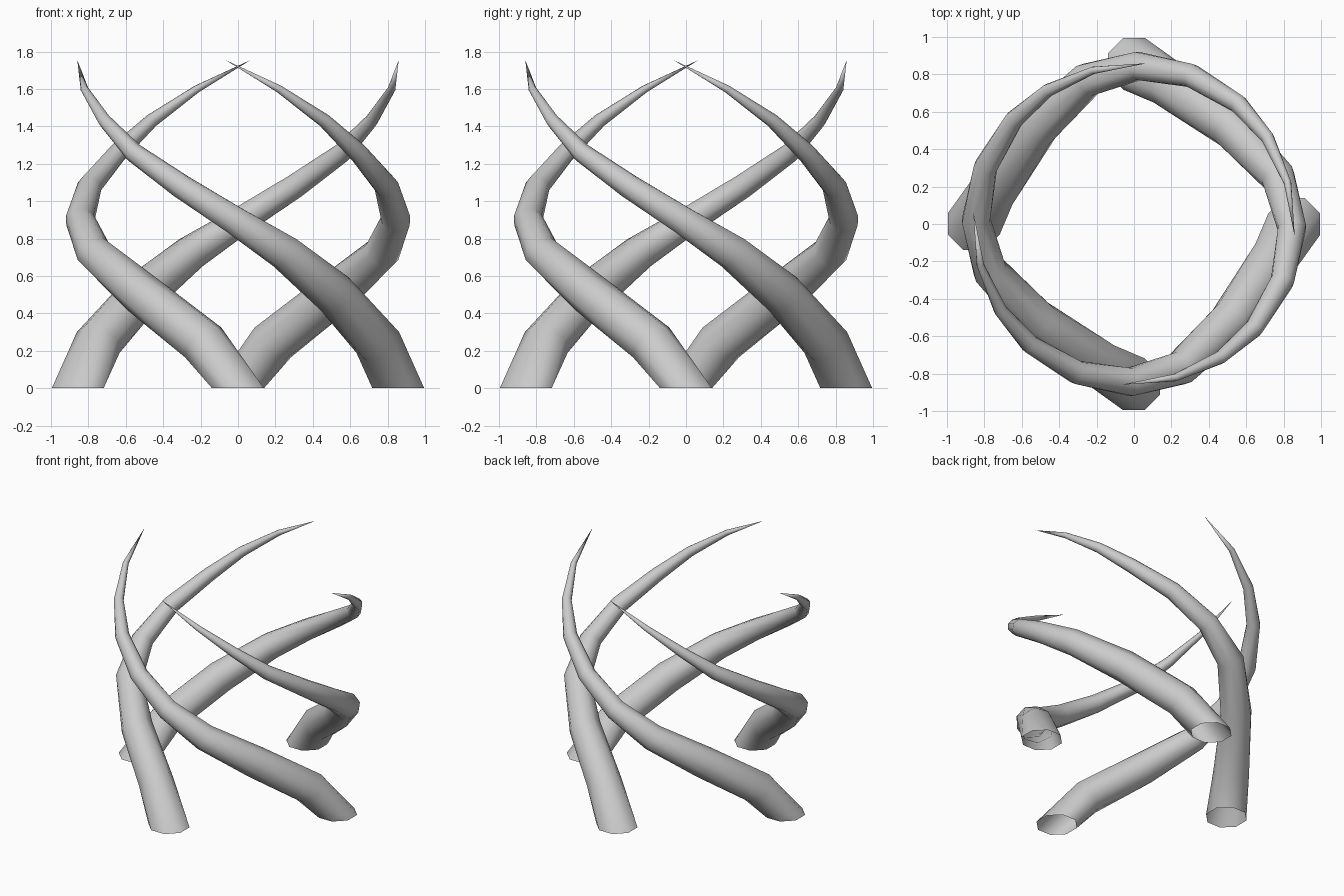
import bpy, bmesh, math
from mathutils import Vector, Matrix

if "Cube" in bpy.data.objects:
    bpy.data.objects.remove(bpy.data.objects["Cube"])

SIDES = 8
# spine of one strand: angle (deg, clockwise from above), distance from axis, height, thickness
SPINE = [(0, .857, 0, .15), (14, .77, .245, .128), (45, .73, .505, .116),
         (72, .81, .725, .097), (91.5, .845, .90, .08), (111, .85, 1.08, .066),
         (131, .85, 1.26, .052), (147, .85, 1.43, .037), (165, .85, 1.6, .021),
         (184.5, .862, 1.755, 0)]


def strand_mesh():
    pts = [Vector((r * math.cos(math.radians(a)), -r * math.sin(math.radians(a)), z))
           for a, r, z, _ in SPINE]
    bm = bmesh.new()
    rings = []
    for i, p in enumerate(pts[:-1]):
        # base ring lies flat on the floor, the others follow the spine
        if i == 0:
            t = Vector((0, 0, 1))
        else:
            t = ((pts[i] - pts[i - 1]).normalized() + (pts[i + 1] - pts[i]).normalized()).normalized()
        out = Vector((p.x, p.y, 0))
        u = (out - t * out.dot(t)).normalized()
        v = t.cross(u)
        ring = []
        for k in range(SIDES):
            a = 2 * math.pi * (k + .5) / SIDES
            ring.append(bm.verts.new(p + (u * math.cos(a) + v * math.sin(a)) * SPINE[i][3]))
        rings.append(ring)
    for a, b in zip(rings, rings[1:]):
        for k in range(SIDES):
            n = (k + 1) % SIDES
            bm.faces.new((a[k], a[n], b[n], b[k]))
    # pointed tip
    tip = bm.verts.new(pts[-1])
    for k in range(SIDES):
        bm.faces.new((rings[-1][k], rings[-1][(k + 1) % SIDES], tip))
    for f in bm.faces:
        f.smooth = True
    me = bpy.data.meshes.new("twisted_strand")
    bm.to_mesh(me)
    bm.free()
    return me


# four identical strands around the axis
mesh = strand_mesh()
for i in range(4):
    ob = bpy.data.objects.new(f"twisted_strand_{i + 1}", mesh)
    ob.matrix_world = Matrix.Rotation(i * math.pi / 2, 4, 'Z')
    bpy.context.collection.objects.link(ob)
